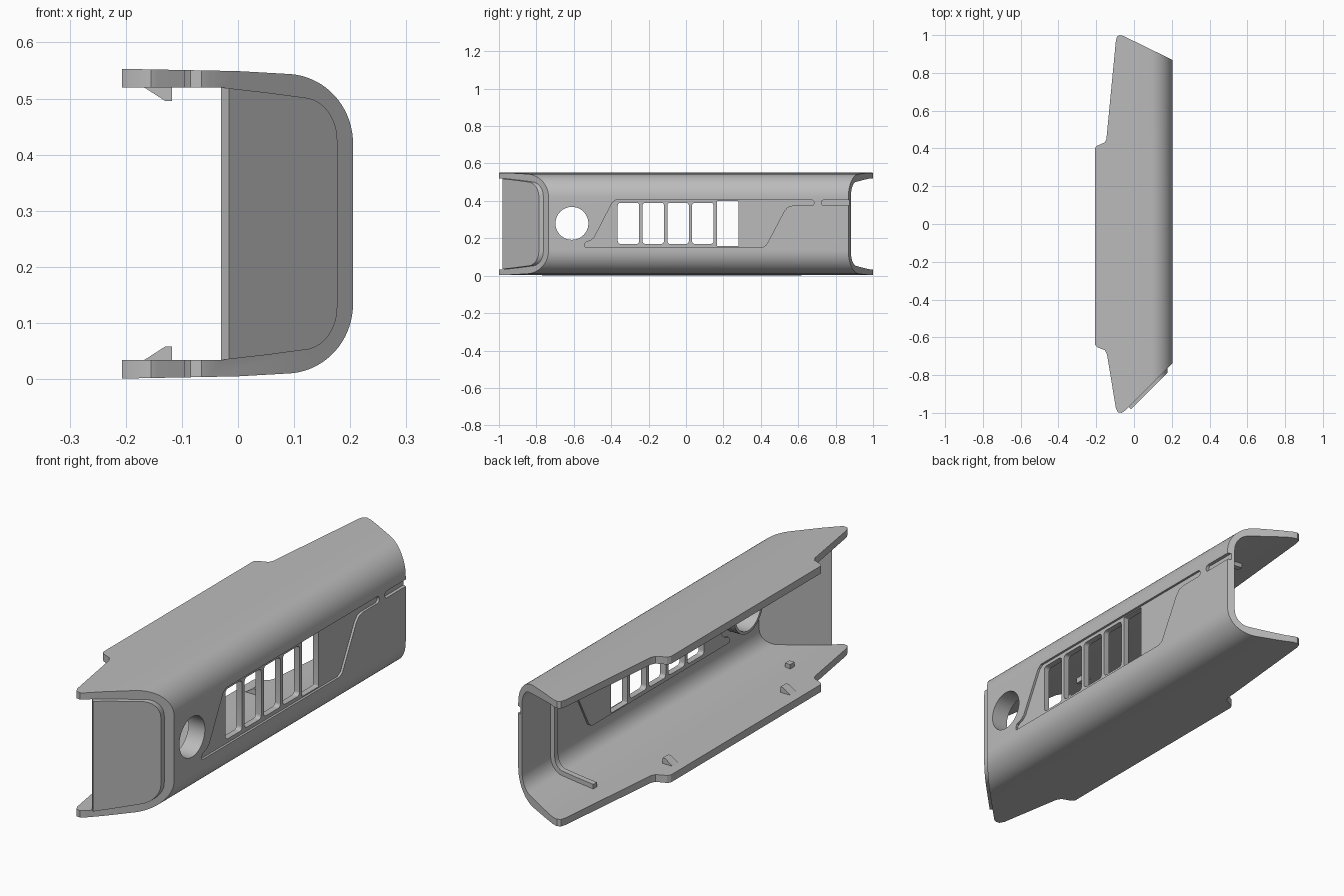
import bpy, bmesh, math
from mathutils import Vector

cube = bpy.data.objects.get("Cube")
if cube:
    bpy.data.objects.remove(cube, do_unlink=True)

MID = 0.277  # height of the symmetry plane

grey = bpy.data.materials.new("plain grey")
grey.use_nodes = True
grey.diffuse_color = (0.5, 0.5, 0.5, 1)
grey.node_tree.nodes["Principled BSDF"].inputs["Base Color"].default_value = (0.5, 0.5, 0.5, 1)


def prism(name, points, axis, lo, hi):
    """Extrude a 2D outline along an axis; the other two axes keep x, y, z order."""
    def place(p, t):
        c = list(p)
        c.insert("xyz".index(axis), t)
        return c
    bm = bmesh.new()
    base = bm.faces.new([bm.verts.new(place(p, lo)) for p in points])
    top = bmesh.ops.extrude_face_region(bm, geom=[base])["geom"]
    shift = Vector(place((0, 0), hi - lo))
    bmesh.ops.translate(bm, verts=[v for v in top if isinstance(v, bmesh.types.BMVert)], vec=shift)
    bmesh.ops.recalc_face_normals(bm, faces=bm.faces)
    mesh = bpy.data.meshes.new(name)
    bm.to_mesh(mesh)
    bm.free()
    mesh.materials.append(grey)
    ob = bpy.data.objects.new(name, mesh)
    bpy.context.scene.collection.objects.link(ob)
    return ob


def combine(ob, other, operation):
    """Apply a boolean and discard the helper."""
    mod = ob.modifiers.new("cut", "BOOLEAN")
    mod.operation, mod.object, mod.solver = operation, other, "EXACT"
    bpy.context.view_layer.objects.active = ob
    bpy.ops.object.modifier_apply(modifier=mod.name)
    bpy.data.objects.remove(other, do_unlink=True)


def arc(cx, cy, rx, ry, start, end, n):
    steps = [math.radians(start + (end - start) * i / n) for i in range(n + 1)]
    return [(cx + rx * math.cos(a), cy + ry * math.sin(a)) for a in steps]


def rounded(y0, y1, z0, z1, r):
    pts = []
    for cx, cy, a in ((y1 - r, z1 - r, 0), (y0 + r, z1 - r, 90), (y0 + r, z0 + r, 180), (y1 - r, z0 + r, 270)):
        pts += arc(cx, cy, r, r, a, a + 90, 5)
    return pts


def flip(points):
    return [(x, 2 * MID - z) for x, z in reversed(points)]


def inner_half(inset=0.0):
    """Upper inside curve of the channel, from the flange to the wall."""
    return [(-0.03, 0.52 - inset), (0.05, 0.511 - inset)] + \
        arc(0.115, 0.425, 0.062 - inset, 0.077 - inset, 80, 0, 12)


# Curved channel: outer and inner halves mirrored about the middle
outer = [(-0.207, 0.553), (0, 0.549)] + arc(0.085, 0.42, 0.12, 0.124, 86, 0, 18)
inner = [(-0.207, 0.52)] + inner_half()
inside = inner + flip(inner)
shell = prism("shell", outer + flip(outer) + inside[::-1], "y", -1.1, 1.1)

# Plan outline with angled ends and stepped open edge
plan = [(-0.207, 0.4), (-0.207, -0.64), (-0.195, -0.652), (-0.155, -0.668), (-0.143, -0.69),
        (-0.096, -0.975), (-0.085, -0.997), (-0.065, -1), (-0.05, -0.99), (0.205, -0.735), (0.3, -0.64),
        (0.3, 0.822), (0.205, 0.868), (-0.055, 0.995), (-0.075, 1), (-0.09, 0.992), (-0.096, 0.97),
        (-0.146, 0.45), (-0.155, 0.432), (-0.198, 0.413)]
combine(shell, prism("plan_cutter", plan, "z", -0.2, 0.8), "INTERSECT")

# Pressed side panel, recessed outside and raised inside
panel = [(-0.54, 0.153), (0.41, 0.153), (0.43, 0.165), (0.525, 0.345), (0.545, 0.368), (0.57, 0.375)] + \
    arc(0.67, 0.39, 0.015, 0.015, -90, 90, 8) + \
    [(-0.375, 0.405), (-0.395, 0.39), (-0.49, 0.205), (-0.51, 0.188), (-0.535, 0.18), (-0.543, 0.168)]
combine(shell, prism("panel_pad", panel, "x", 0.168, 0.19), "UNION")
combine(shell, prism("panel_cutter", panel, "x", 0.195, 0.3), "DIFFERENCE")
combine(shell, prism("slot_cutter", rounded(0.725, 0.95, 0.375, 0.405, 0.012), "x", 0.19, 0.3), "DIFFERENCE")

# Short tube around the round opening
combine(shell, prism("tube", arc(-0.61, 0.28, 0.1, 0.1, 0, 352.5, 47), "x", 0.125, 0.19), "UNION")
combine(shell, prism("hole_cutter", arc(-0.61, 0.28, 0.088, 0.088, 0, 352.5, 47), "x", 0.05, 0.3), "DIFFERENCE")

# Row of windows
for i in range(4):
    y = -0.365 + 0.1325 * i
    combine(shell, prism("window_cutter", rounded(y, y + 0.115, 0.17, 0.39, 0.015), "x", 0.1, 0.3), "DIFFERENCE")
combine(shell, prism("window_cutter", rounded(0.165, 0.28, 0.158, 0.4, 0.004), "x", 0.1, 0.3), "DIFFERENCE")

# Slanted end plate filling the channel mouth
section = inner_half()
plate = prism("end_plate", section + flip(section), "y", -1.1, -0.5)
slant = [(-0.016, -0.98), (0.2, -0.764), (0.186, -0.75), (-0.03, -0.966)]
combine(plate, prism("plate_cutter", slant, "z", -0.2, 0.8), "INTERSECT")

# Inner rib near the far end
rib_in = inner_half(0.02)
ring = section + flip(section)
rib = prism("inner_rib", ring + (rib_in + flip(rib_in))[::-1], "y", 0.66, 0.685)

# Snap wedges and small stubs on both flanges
wedge = [(-0.175, 0.525), (-0.13, 0.496), (-0.118, 0.496), (-0.118, 0.525)]
stub = [(-0.025, 0.525), (-0.025, 0.5), (0.0, 0.5), (0.0, 0.525)]
for side, change in (("upper", list), ("lower", flip)):
    for place, y in (("front", -0.505), ("back", 0.31)):
        prism(f"{side}_{place}_wedge", change(wedge), "y", y - 0.02, y + 0.02)
    prism(f"{side}_stub", change(stub), "y", -0.715, -0.685)

# Smooth the curved parts, keep edges crisp
for ob in (shell, plate, rib):
    bpy.ops.object.select_all(action="DESELECT")
    ob.select_set(True)
    bpy.context.view_layer.objects.active = ob
    bpy.ops.object.shade_smooth_by_angle(angle=math.radians(25))
